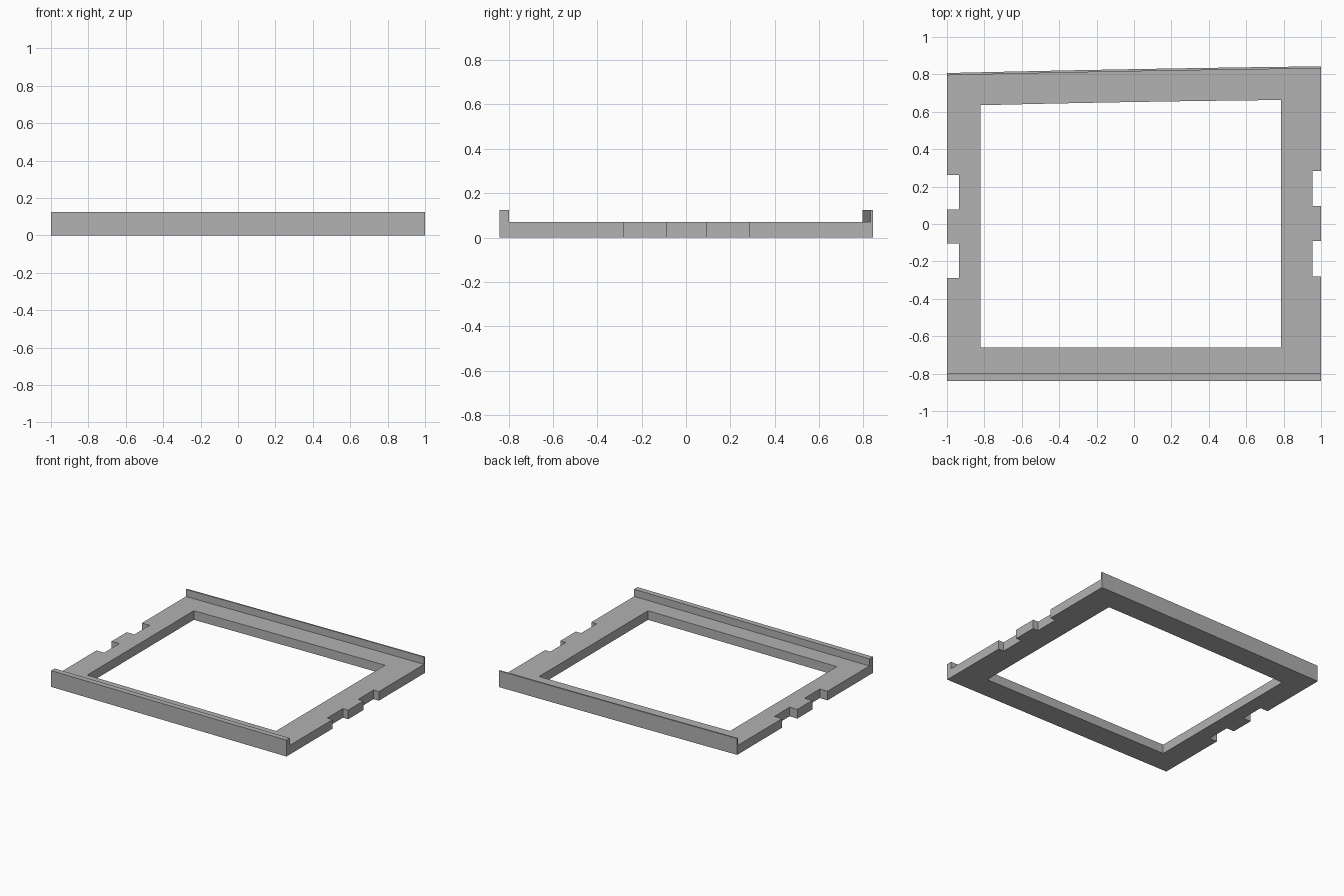
import bpy
import bmesh

if "Cube" in bpy.data.objects:
    bpy.data.objects.remove(bpy.data.objects["Cube"], do_unlink=True)

GREY = (0.445, 0.445, 0.445, 1)
grey = bpy.data.materials.new("plain_grey")
grey.use_nodes = True
grey.diffuse_color = GREY
grey.node_tree.nodes["Principled BSDF"].inputs["Base Color"].default_value = GREY

BASE, TOP = 0.07, 0.125


def prism(name, loops, z0, z1, bottom=True):
    """Flat-faced slab from an outline and optional hole outlines."""
    bm = bmesh.new()
    edges = []
    for loop in loops:
        verts = [bm.verts.new((x, y, z0)) for x, y in loop]
        edges += [bm.edges.new((a, b)) for a, b in zip(verts, verts[1:] + verts[:1])]
    bmesh.ops.triangle_fill(bm, edges=edges, use_beauty=True)
    floor = bm.faces[:]
    result = bmesh.ops.extrude_face_region(bm, geom=floor, use_keep_orig=True)
    moved = [v for v in result["geom"] if isinstance(v, bmesh.types.BMVert)]
    bmesh.ops.translate(bm, vec=(0, 0, z1 - z0), verts=moved)
    bmesh.ops.recalc_face_normals(bm, faces=bm.faces[:])
    if not bottom:
        low = [f for f in bm.faces if all(abs(v.co.z - z0) < 1e-5 for v in f.verts)]
        bmesh.ops.delete(bm, geom=low, context="FACES_ONLY")
    mesh = bpy.data.meshes.new(name)
    bm.to_mesh(mesh)
    bm.free()
    mesh.materials.append(grey)
    obj = bpy.data.objects.new(name, mesh)
    bpy.context.collection.objects.link(obj)
    return obj


def notched_side(x, inner_x, notches):
    """Side edge from front to back, stepping in at each notch."""
    points = []
    for a, b in notches:
        points += [(x, a), (inner_x, a), (inner_x, b), (x, b)]
    return points


def bowed(x0, x1, y0, y1, bow, steps=6):
    """Gently bowed, slanting edge from left end to right end."""
    ts = [i / steps for i in range(steps + 1)]
    return [(x0 + (x1 - x0) * t, y0 + (y1 - y0) * t + 4 * bow * t * (1 - t)) for t in ts]


# Edges of the slanted back
back_outer = bowed(-1, 1, 0.807, 0.843, 0.003)
back_inner = bowed(-1, 1, 0.795, 0.831, 0.003)
hole_back = bowed(-0.82, 0.785, 0.635, 0.663, 0.003)

# Frame with side notches and a large opening
left_side = notched_side(1, 0.955, [(-0.28, -0.09), (0.095, 0.283)])
right_side = notched_side(-1, -0.935, [(-0.29, -0.105), (0.077, 0.262)])
outline = [(-1, -0.84), (1, -0.84)] + left_side + back_outer[::-1] + right_side[::-1]
opening = [(0.785, -0.66), (-0.82, -0.66)] + hole_back
prism("frame", [outline, opening], 0, BASE)

# Raised lips along the front and back
front = [(-1, -0.84), (1, -0.84), (1, -0.798), (-1, -0.798)]
prism("front_lip", [front], BASE, TOP, bottom=False)
prism("back_lip", [back_inner + back_outer[::-1]], BASE, TOP, bottom=False)
